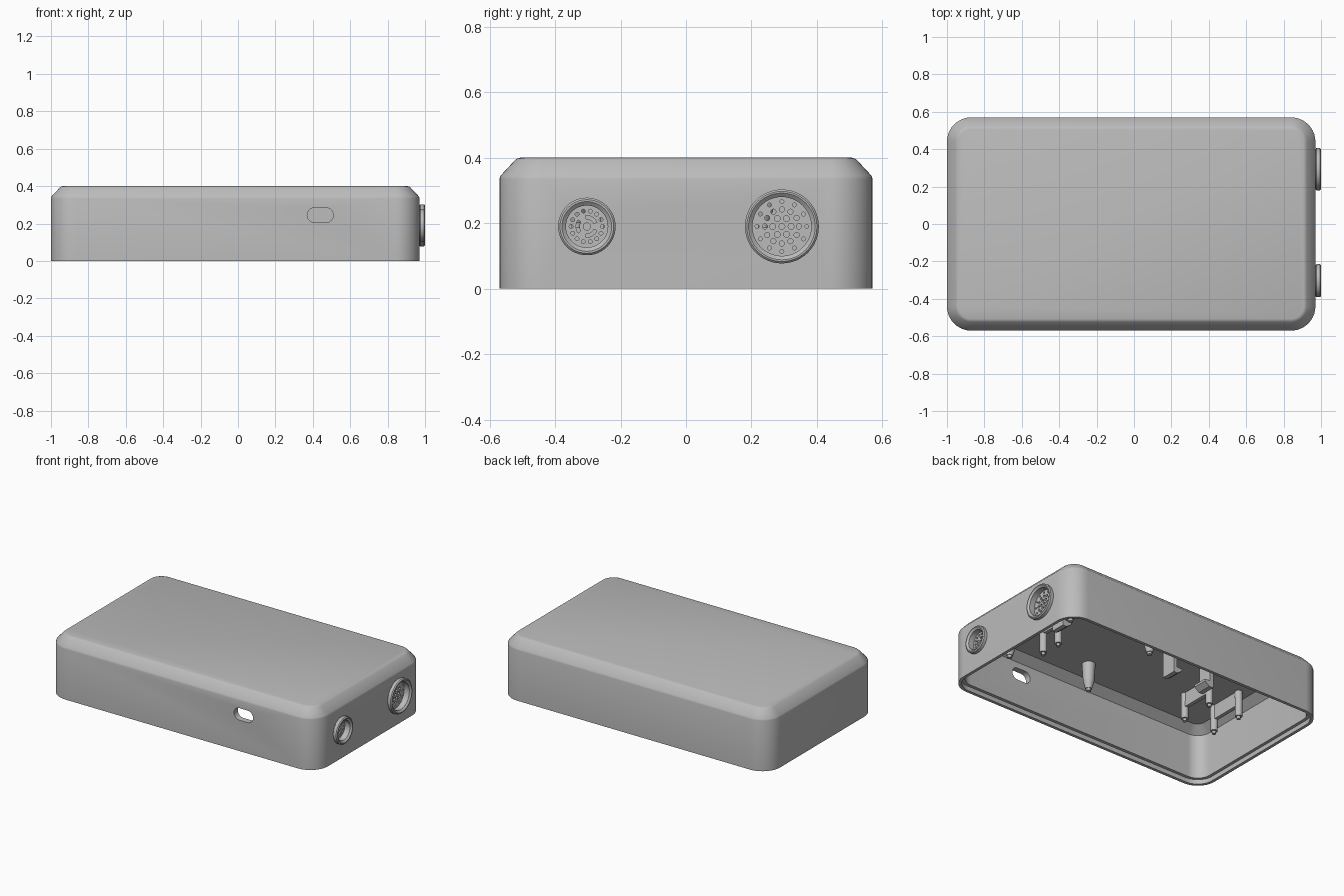
import bpy, bmesh, math
from mathutils import Matrix, Vector

cube = bpy.data.objects.get("Cube")
if cube:
    bpy.data.objects.remove(cube, do_unlink=True)

grey = bpy.data.materials.new("plain grey")
grey.use_nodes = True
GREY = (0.50, 0.50, 0.50, 1)
grey.diffuse_color = GREY
grey.node_tree.nodes["Principled BSDF"].inputs["Base Color"].default_value = GREY

CX, HALF_X, HALF_Y, RADIUS = -0.015, 0.985, 0.57, 0.13
CEILING = 0.37
PORT_Z = 0.19


def finish(name, bm, smooth=True):
    bmesh.ops.recalc_face_normals(bm, faces=bm.faces)
    mesh = bpy.data.meshes.new(name)
    bm.to_mesh(mesh)
    bm.free()
    mesh.materials.append(grey)
    obj = bpy.data.objects.new(name, mesh)
    bpy.context.collection.objects.link(obj)
    if smooth:
        shade(obj)
    return obj


def shade(obj):
    bpy.ops.object.select_all(action='DESELECT')
    obj.select_set(True)
    bpy.context.view_layer.objects.active = obj
    bpy.ops.object.shade_smooth_by_angle(angle=math.radians(28))


def skin(bm, rings, closed=False):
    """Bridge rings of equal length; cap the ends unless closed."""
    loops = [[bm.verts.new(p) for p in ring] for ring in rings]
    n = len(loops[0])
    pairs = list(zip(loops, loops[1:]))
    if closed:
        pairs.append((loops[-1], loops[0]))
    for a, b in pairs:
        for i in range(n):
            j = (i + 1) % n
            bm.faces.new((a[i], a[j], b[j], b[i]))
    if not closed:
        bm.faces.new(loops[0])
        bm.faces.new(loops[-1])


def rounded_ring(inset, z, steps=10):
    r = max(RADIUS - inset, 0.05)
    hx, hy = HALF_X - inset - r, HALF_Y - inset - r
    ring = []
    for q, (sx, sy) in enumerate(((1, 1), (-1, 1), (-1, -1), (1, -1))):
        for i in range(steps + 1):
            a = math.pi / 2 * (q + i / steps)
            ring.append((CX + sx * hx + r * math.cos(a), sy * hy + r * math.sin(a), z))
    return ring


def box(bm, x, y, z, sx, sy, sz):
    bmesh.ops.create_cube(bm, size=1, matrix=Matrix.Translation((x, y, z)) @ Matrix.Diagonal((sx, sy, sz, 1)))


def rod_x(bm, x0, x1, y, z, r, n=12, r2=None):
    m = Matrix.Translation(((x0 + x1) / 2, y, z)) @ Matrix.Rotation(math.pi / 2, 4, 'Y')
    bmesh.ops.create_cone(bm, cap_ends=True, segments=n, radius1=r, radius2=r2 or r,
                          depth=x1 - x0, matrix=m)


def post(bm, x, y, z0, z1, r0, r1):
    bmesh.ops.create_cone(bm, cap_ends=True, segments=20, radius1=r0, radius2=r1, depth=z1 - z0,
                          matrix=Matrix.Translation((x, y, (z0 + z1) / 2)))


def cut(target, name, bm):
    cutter = finish(name, bm, smooth=False)
    mod = target.modifiers.new(name, 'BOOLEAN')
    mod.operation, mod.solver, mod.object = 'DIFFERENCE', 'EXACT', cutter
    bpy.context.view_layer.objects.active = target
    bpy.ops.object.modifier_apply(modifier=name)
    bpy.data.objects.remove(cutter, do_unlink=True)


# Hollow case: outside, chamfered top, then inside down to the stepped rim
outer = [(0, 0), (0, 0.335), (0.003, 0.345), (0.046, 0.391), (0.053, 0.397), (0.063, 0.4)]
inner = [(0.095, CEILING), (0.04, 0.325), (0.04, 0.03), (0.02, 0.03), (0.02, 0)]
bm = bmesh.new()
loops = [[bm.verts.new(p) for p in rounded_ring(*s)] for s in outer + inner]
for k in range(len(loops)):
    if k == len(outer) - 1:
        continue
    a, b = loops[k], loops[(k + 1) % len(loops)]
    for i in range(len(a)):
        j = (i + 1) % len(a)
        bm.faces.new((a[i], a[j], b[j], b[i]))
bm.faces.new(loops[len(outer) - 1])
bm.faces.new(loops[len(outer)])
case = finish("case_shell", bm, smooth=False)

# Cable slot through the front wall
bm = bmesh.new()
slot = []
for side in (1, -1):
    for i in range(13):
        a = -math.pi / 2 + math.pi * i / 12
        slot.append((0.44 + side * (0.03 + 0.04 * math.cos(a)), 0.245 + side * 0.04 * math.sin(a)))
skin(bm, [[(x, y, z) for x, z in slot] for y in (-0.6, -0.5)])
cut(case, "slot_cutter", bm)

# Shallow wells behind both port rings
PORTS = {"small": (-0.303, 0.088, 0.064), "large": (0.293, 0.113, 0.09)}
bm = bmesh.new()
for y, r_out, r_in in PORTS.values():
    rod_x(bm, 0.952, 1.1, y, PORT_Z, r_in, 48)
cut(case, "well_cutter", bm)

# Sound holes: concentric rings in the large port
bm = bmesh.new()
y0 = PORTS["large"][0]
rod_x(bm, 0.9, 0.98, y0, PORT_Z, 0.009)
for count, radius, hole in ((6, 0.028, 0.009), (12, 0.052, 0.008), (12, 0.076, 0.006)):
    for i in range(count):
        a = math.tau * i / count
        rod_x(bm, 0.9, 0.98, y0 + radius * math.cos(a), PORT_Z + radius * math.sin(a), hole)

# Centre hole, curved slots and an outer ring of holes in the small port
y0 = PORTS["small"][0]
rod_x(bm, 0.9, 0.98, y0, PORT_Z, 0.011, 16)
for k in range(3):
    start = math.tau * k / 3 + 0.4
    angles = [start + 1.3 * i / 8 for i in range(9)]
    arc = [(0.033, a) for a in angles] + [(0.023, a) for a in reversed(angles)]
    skin(bm, [[(x, y0 + r * math.cos(a), PORT_Z + r * math.sin(a)) for r, a in arc]
              for x in (0.9, 0.98)])
for i in range(14):
    a = math.tau * i / 14
    rod_x(bm, 0.9, 0.98, y0 + 0.048 * math.cos(a), PORT_Z + 0.048 * math.sin(a), 0.006)
cut(case, "hole_cutter", bm)
shade(case)

# Raised port rings on the side wall
for name, (y, r_out, r_in) in PORTS.items():
    profile = [(0.955, r_in), (0.955, r_out - 0.004), (0.972, r_out - 0.004), (0.975, r_out),
               (0.994, r_out), (1.0, r_out - 0.006), (1.0, r_in + 0.012), (0.99, r_in)]
    bm = bmesh.new()
    rings = []
    for i in range(48):
        a = math.tau * i / 48
        rings.append([(x, y + r * math.cos(a), PORT_Z + r * math.sin(a)) for x, r in profile])
    skin(bm, rings, closed=True)
    finish(name + "_port_ring", bm)

# Four tapered board bosses with pins
for side_x, x in (("right", 0.075), ("left", 0.695)):
    for side_y, y in (("front", -0.335), ("back", 0.235)):
        bm = bmesh.new()
        post(bm, x, y, 0.25, CEILING + 0.01, 0.034, 0.042)
        post(bm, x, y, 0.2, 0.25, 0.02, 0.034)
        post(bm, x, y, 0.185, 0.2, 0.015, 0.015)
        finish(f"board_boss_{side_y}_{side_x}", bm)

# Bridge supports: two pegs joined by a low bar
for name, x, ya, yb, tip in (("outer_bridge", -0.83, -0.24, -0.01, 0.2),
                             ("inner_bridge", -0.60, -0.24, -0.01, 0.2),
                             ("sensor_bridge", 0.62, -0.11, 0.03, 0.15)):
    bm = bmesh.new()
    for y in (ya, yb):
        post(bm, x, y, tip, CEILING + 0.01, 0.022, 0.024)
        post(bm, x, y, tip - 0.018, tip, 0.012, 0.012)
    box(bm, x, (ya + yb) / 2, 0.325, 0.025, yb - ya, 0.1)
    finish(name, bm)

# Snap clips: a tall blade with a wedge foot
for name, x, y, facing in (("clip_left", -0.17, 0.12, -1), ("clip_right", -0.48, 0.12, 1),
                           ("clip_sensor", 0.70, 0.12, -1)):
    bm = bmesh.new()
    blade = [(0, CEILING + 0.01), (0, 0.19), (0.03, 0.19), (0.065, 0.215),
             (0.065, 0.23), (0.025, 0.23), (0.025, CEILING + 0.01)]
    skin(bm, [[(x + facing * u, y + v, z) for u, z in blade] for v in (-0.05, 0.05)])
    finish(name, bm, smooth=False)
